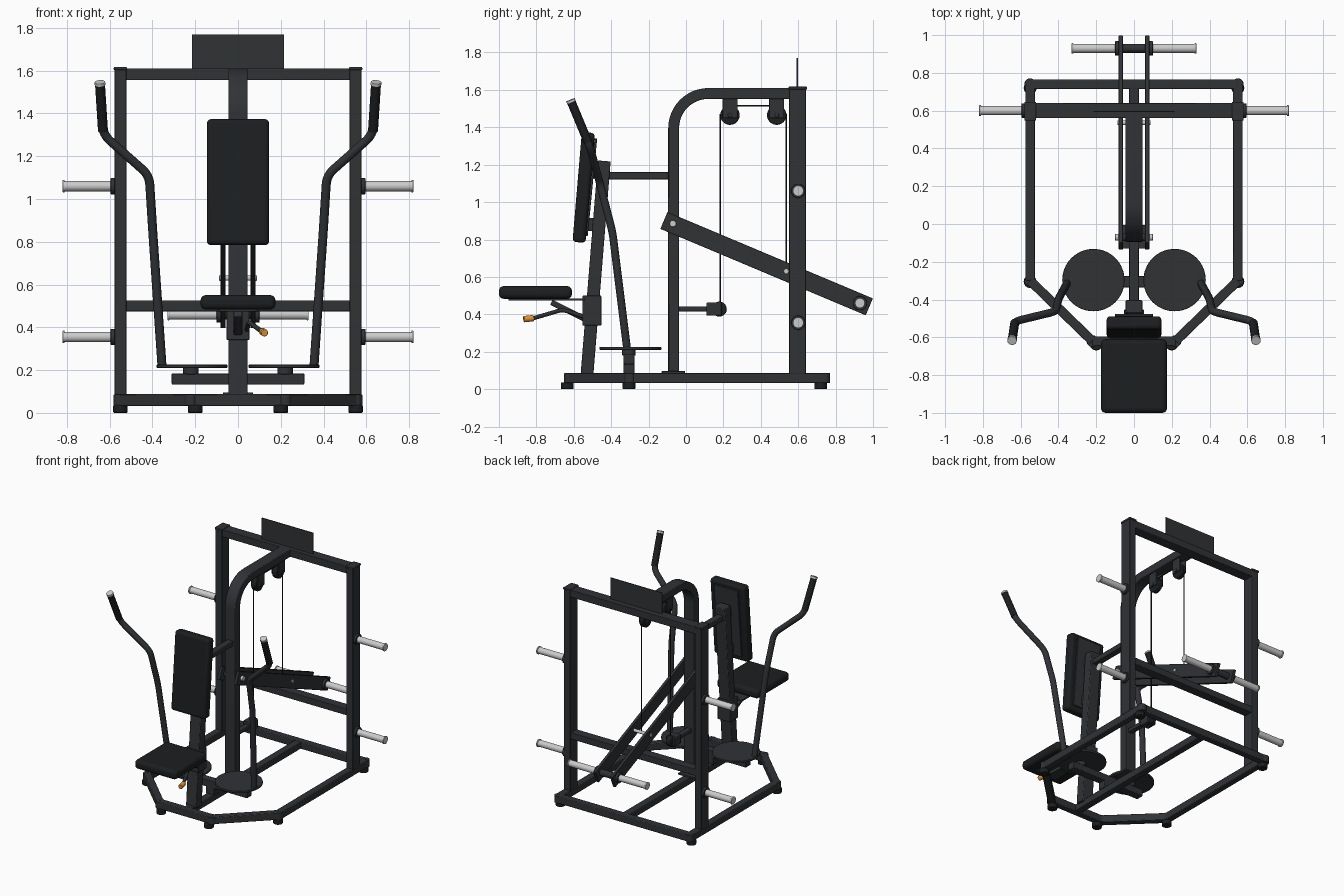
import bpy, bmesh, math
from mathutils import Vector, Matrix

if "Cube" in bpy.data.objects:
    bpy.data.objects.remove(bpy.data.objects["Cube"])

def mat(name, c):
    m = bpy.data.materials.new(name)
    m.diffuse_color = (*c, 1)
    m.use_nodes = True
    m.node_tree.nodes["Principled BSDF"].inputs["Base Color"].default_value = m.diffuse_color
    return m

STEEL = mat("dark_steel", (0.03, 0.032, 0.036))
PAD = mat("black_pad", (0.012, 0.013, 0.014))
CHROME = mat("chrome", (0.6, 0.6, 0.62))
ORANGE = mat("orange_grip", (0.75, 0.3, 0.04))

def finish(name, bm, m, bevel=0, seg=2):
    bmesh.ops.recalc_face_normals(bm, faces=bm.faces)
    me = bpy.data.meshes.new(name)
    bm.to_mesh(me)
    bm.free()
    me.materials.append(m)
    o = bpy.data.objects.new(name, me)
    bpy.context.collection.objects.link(o)
    if bevel:
        b = o.modifiers.new("bevel", 'BEVEL')
        b.width, b.segments, b.limit_method = bevel, seg, 'ANGLE'
    bpy.ops.object.select_all(action='DESELECT')
    o.select_set(True)
    bpy.context.view_layer.objects.active = o
    bpy.ops.object.shade_smooth_by_angle(angle=math.radians(35))
    return o

def frame(p, q):
    # local z along p-q, local x kept as close to world x as possible
    p, q = Vector(p), Vector(q)
    z = (q - p).normalized()
    up = Vector((0, 0, 1)) if abs(z.x) > 0.5 else Vector((1, 0, 0))
    y = z.cross(up).normalized()
    if abs(z.x) > 0.5:
        x, y = y, z.cross(y)
    else:
        x = y.cross(z)
    r = Matrix((x, y, z)).transposed().to_4x4()
    return Matrix.Translation((p + q) / 2) @ r, (q - p).length

def beam(name, p, q, w, d, m=STEEL, bevel=0.005, seg=2):
    mtx, n = frame(p, q)
    bm = bmesh.new()
    bmesh.ops.create_cube(bm, size=1, matrix=mtx @ Matrix.Diagonal((w, d, n, 1)))
    return finish(name, bm, m, bevel, seg)

def box(name, x, y, z, m=STEEL, bevel=0.004, seg=2):
    return beam(name, ((x[0]+x[1])/2, (y[0]+y[1])/2, z[0]), ((x[0]+x[1])/2, (y[0]+y[1])/2, z[1]),
                x[1]-x[0], y[1]-y[0], m, bevel, seg)

def rod(name, p, q, r, m=STEEL, bevel=0.002, n=32):
    mtx, h = frame(p, q)
    bm = bmesh.new()
    bmesh.ops.create_cone(bm, cap_ends=True, segments=n, radius1=r, radius2=r, depth=h, matrix=mtx)
    return finish(name, bm, m, bevel, 2)

def tube(name, pts, r, fillet=0.06, m=STEEL):
    # round tube through points with filleted corners
    pts = [Vector(p) for p in pts]
    path = [pts[0]]
    for a, b, c in zip(pts, pts[1:], pts[2:]):
        s, e = b + (a-b).normalized()*fillet, b + (c-b).normalized()*fillet
        path += [s*(1-t)**2 + b*2*t*(1-t) + e*t*t for t in [i/6 for i in range(7)]]
    path.append(pts[-1])
    cu = bpy.data.curves.new(name + "_path", 'CURVE')
    cu.dimensions, cu.bevel_depth, cu.bevel_resolution, cu.use_fill_caps = '3D', r, 5, True
    sp = cu.splines.new('POLY')
    sp.points.add(len(path) - 1)
    for pt, v in zip(sp.points, path):
        pt.co = (*v, 1)
    tmp = bpy.data.objects.new("tmp", cu)
    bpy.context.collection.objects.link(tmp)
    bpy.context.view_layer.update()
    me = bpy.data.meshes.new_from_object(tmp.evaluated_get(bpy.context.evaluated_depsgraph_get()))
    bm = bmesh.new()
    bm.from_mesh(me)
    bpy.data.objects.remove(tmp)
    bpy.data.curves.remove(cu)
    bpy.data.meshes.remove(me)
    bmesh.ops.remove_doubles(bm, verts=bm.verts, dist=1e-5)
    return finish(name, bm, m)

# base frame loop with round corner joints
loop = [(-.55, .74), (-.55, -.30), (-.22, -.62), (.22, -.62), (.55, -.30), (.55, .74)]
for i, (a, b) in enumerate(zip(loop, loop[1:] + loop[:1])):
    beam(f"base_rail_{i}", (*a, .06), (*b, .06), .05, .055)
    rod(f"base_corner_{i}", (*a, .034), (*a, .086), .031)
box("base_centre_rail", (-.027, .027), (-.62, .74), (.034, .085))
for s in (-1, 1):
    for x, y in ((.2, -.635), (.55, -.305), (.55, .72)):
        rod("foot", (s*x, y, 0), (s*x, y, .036), .034, PAD, .005)

# rear frame
box("rear_top_beam", (-.53, .53), (.56, .64), (1.555, 1.61))
box("rear_middle_beam", (-.53, .53), (.565, .635), (.475, .525))
box("sign_plate", (-.215, .215), (.592, .598), (1.6, 1.77), bevel=0)
for s in (-1, 1):
    box("rear_upright", (s*.55-.028, s*.55+.028), (.552, .642), (.08, 1.61))
    box("upright_cap", (s*.55-.031, s*.55+.031), (.548, .647), (1.602, 1.617))
    for z in (.355, 1.06):
        rod("storage_collar", (s*.57, .6, z), (s*.595, .6, z), .038)
        rod("storage_horn", (s*.59, .6, z), (s*.812, .6, z), .024, CHROME)
        rod("storage_horn_end", (s*.81, .6, z), (s*.82, .6, z), .029, CHROME)

# arched centre column, profile in yz extruded across x
c = Vector((.12, 1.395))
prof = [(.57, 1.61)]
for k in range(13):
    t = math.pi/2 + k*math.pi/24
    prof.append((c.x + .215*math.cos(t), c.y + .215*math.sin(t)))
prof += [(-.095, .085), (-.037, .085)]
for k in range(12, -1, -1):
    t = math.pi/2 + k*math.pi/24
    prof.append((c.x + .157*math.cos(t), c.y + .157*math.sin(t)))
prof.append((.57, 1.552))
bm = bmesh.new()
f = bm.faces.new([bm.verts.new((-.045, y, z)) for y, z in prof])
ext = bmesh.ops.extrude_face_region(bm, geom=[f])
bmesh.ops.translate(bm, vec=(.09, 0, 0), verts=[v for v in ext["geom"] if isinstance(v, bmesh.types.BMVert)])
finish("arched_column", bm, STEEL, .005)
box("column_foot_plate", (-.07, .07), (-.13, -.005), (.083, .096), bevel=.002)

# pulleys and cables
for y in (.235, .485):
    for s in (-1, 1):
        box("pulley_bracket", (s*.026-.005, s*.026+.005), (y-.04, y+.04), (1.45, 1.56))
    rod("pulley", (-.019, y, 1.465), (.019, y, 1.465), .052, PAD, .006)
    rod("pulley_bolt", (-.036, y, 1.465), (.036, y, 1.465), .012)
rod("front_cable", (0, .184, .44), (0, .184, 1.47), .004, PAD, 0, 8)
rod("rear_cable", (0, .536, .63), (0, .536, 1.47), .004, PAD, 0, 8)
rod("top_cable", (0, .235, 1.515), (0, .485, 1.515), .004, PAD, 0, 8)
box("cable_strut", (-.02, .02), (-.05, .12), (.415, .443))
box("cable_block", (-.035, .035), (.11, .19), (.393, .463))
rod("lower_pulley", (-.02, .178, .428), (.02, .178, .428), .04, PAD, .005)

# loading lever
for s in (-1, 1):
    beam("lever_plate", (s*.07, -.118, .902), (s*.07, .98, .44), .022, .098, bevel=.003)
    rod("lever_collar", (s*.08, .93, .46), (s*.1, .93, .46), .038)
    rod("lever_horn", (s*.095, .93, .46), (s*.325, .93, .46), .024, CHROME)
    rod("lever_horn_end", (s*.32, .93, .46), (s*.33, .93, .46), .027, CHROME)
    rod("lever_pivot_cap", (s*.08, -.07, .885), (s*.1, -.07, .885), .018, CHROME)
    rod("cable_axle_cap", (s*.08, .536, .63), (s*.088, .536, .63), .013, CHROME)
rod("lever_cross_tube", (-.08, .93, .46), (.08, .93, .46), .024)
rod("lever_pivot", (-.08, -.07, .885), (.08, -.07, .885), .02)
rod("cable_axle", (-.08, .536, .63), (.08, .536, .63), .012, CHROME)

# seat post and pads
beam("seat_post", (0, -.53, .07), (0, -.437, 1.22), .088, .068)
box("back_strut", (-.025, .025), (-.46, -.08), (1.122, 1.16))
box("post_sleeve", (-.053, .053), (-.553, -.453), (.34, .5))
beam("backrest", (0, -.572, .785), (0, -.522, 1.372), .29, .07, PAD, .02, 4)
beam("backrest_plate", (0, -.532, .82), (0, -.482, 1.34), .2, .014, bevel=.003)
for p, q in (((0, -.54, .88), (0, -.475, .88)), ((0, -.51, 1.16), (0, -.45, 1.16))):
    beam("backrest_bracket", p, q, .07, .07)
bm = bmesh.new()
bmesh.ops.create_cube(bm, size=1, matrix=Matrix.Translation((0, -.805, .517)) @ Matrix.Diagonal((.35, .39, .068, 1)))
finish("seat", bm, PAD, .025, 4)
box("seat_plate", (-.09, .09), (-.95, -.54), (.474, .486), bevel=.002)
beam("seat_brace", (0, -.72, .465), (0, -.5, .355), .04, .03)
tube("adjuster_lever", [(.04, -.52, .38), (.05, -.66, .425), (.115, -.82, .378)], .011, .03)
rod("adjuster_grip", (.115, -.815, .38), (.124, -.868, .374), .017, ORANGE, .003)

# press arm pivots
box("pivot_cross_beam", (-.31, .31), (-.335, -.275), (.133, .185))
box("pivot_stand", (-.035, .035), (-.335, -.275), (.08, .14))
for s in (-1, 1):
    rod("pivot_hub", (s*.22, -.305, .18), (s*.22, -.305, .212), .036)
    rod("pivot_disc", (s*.215, -.297, .21), (s*.215, -.297, .226), .165, STEEL, .003, 64)
    # press arm and hand grip
    elbow, top = Vector((s*.63, -.515, 1.3)), Vector((s*.645, -.613, 1.535))
    tube("press_arm", [(s*.355, -.315, .215), (s*.398, -.393, .84), (s*.415, -.463, 1.11),
                       elbow, top], .021, .045)
    tube("hand_grip", [elbow.lerp(top, .08), top], .0235, m=PAD)
    d = (top - elbow).normalized()
    rod("grip_end_cap", top - d*.003, top + d*.013, .025, CHROME)
